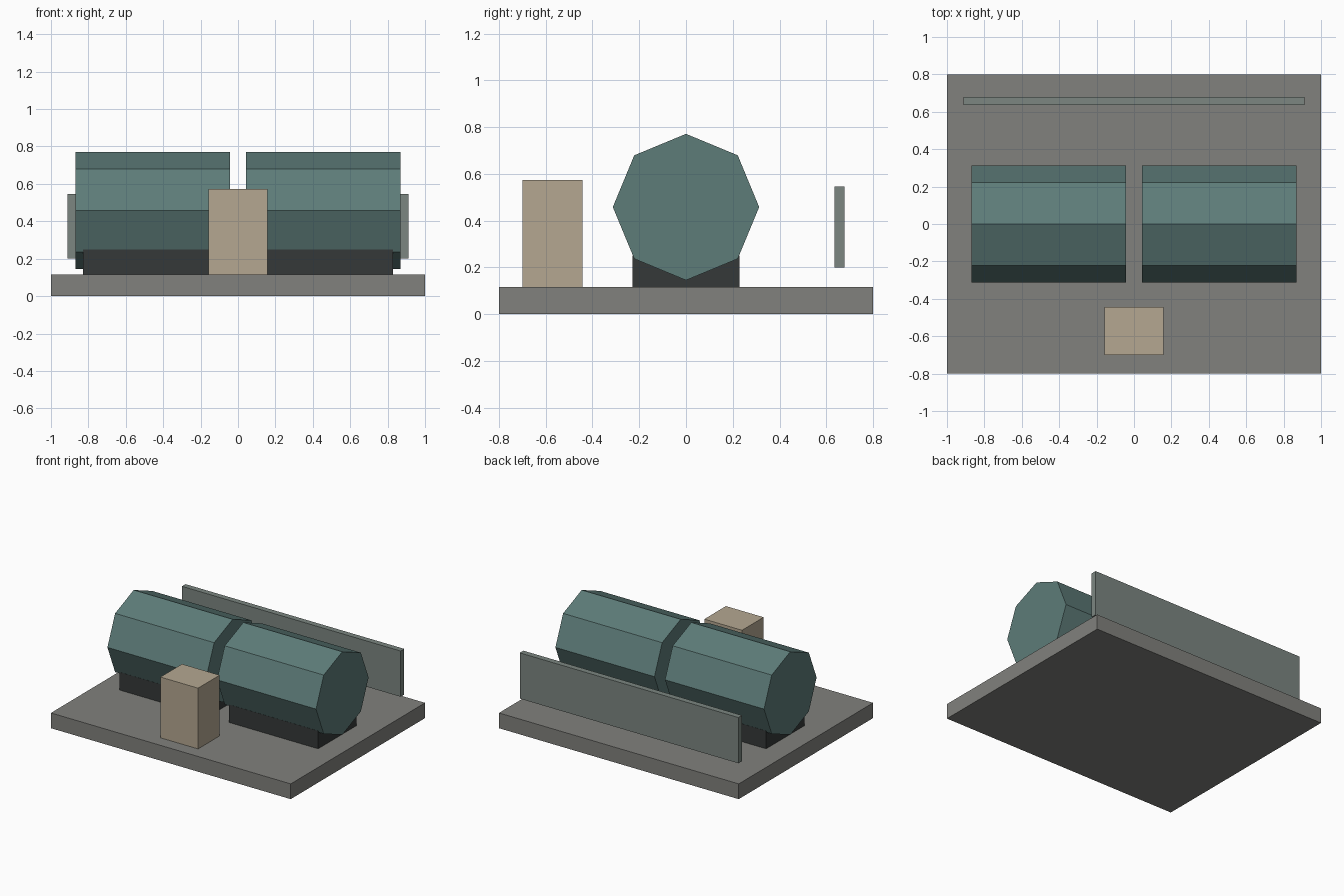
import bpy, math

if "Cube" in bpy.data.objects:
    bpy.data.objects.remove(bpy.data.objects["Cube"])


def material(name, rgb):
    m = bpy.data.materials.new(name)
    m.diffuse_color = (*rgb, 1)
    m.use_nodes = True
    m.node_tree.nodes["Principled BSDF"].inputs["Base Color"].default_value = m.diffuse_color
    return m


def finish(name, mat):
    ob = bpy.context.object
    ob.name = name
    ob.data.materials.append(mat)
    return ob


def box(name, x, y, z, mat):
    """Box given by its (min, max) range on each axis."""
    bpy.ops.mesh.primitive_cube_add(size=1, location=[sum(r) / 2 for r in (x, y, z)])
    bpy.context.object.scale = [r[1] - r[0] for r in (x, y, z)]
    bpy.ops.object.transform_apply(location=False, rotation=False, scale=True)
    return finish(name, mat)


concrete = material("concrete", (0.22, 0.22, 0.205))
tank_green = material("tank_green", (0.11, 0.2, 0.19))
dark_steel = material("dark_steel", (0.035, 0.04, 0.04))
tan = material("tan", (0.46, 0.39, 0.285))
panel_grey = material("panel_grey", (0.2, 0.24, 0.22))

# Ground slab
box("base_slab", (-1, 1), (-0.8, 0.8), (0, 0.115), concrete)

# Two octagonal tanks lying end to end, each on its saddle
for side, s in (("left", -1), ("right", 1)):
    cx = s * 0.457
    bpy.ops.mesh.primitive_cylinder_add(vertices=8, radius=0.313, depth=0.826,
                                        location=(cx, 0, 0.458),
                                        rotation=(0, math.pi / 2, 0))
    finish(side + "_tank", tank_green)
    box(side + "_saddle", (cx - 0.371, cx + 0.371), (-0.228, 0.228), (0.115, 0.25), dark_steel)

# Control cabinet in front
box("control_cabinet", (-0.157, 0.157), (-0.7, -0.443), (0.115, 0.573), tan)

# Raised barrier panel at the back
box("back_panel", (-0.912, 0.912), (0.635, 0.678), (0.2, 0.545), panel_grey)
